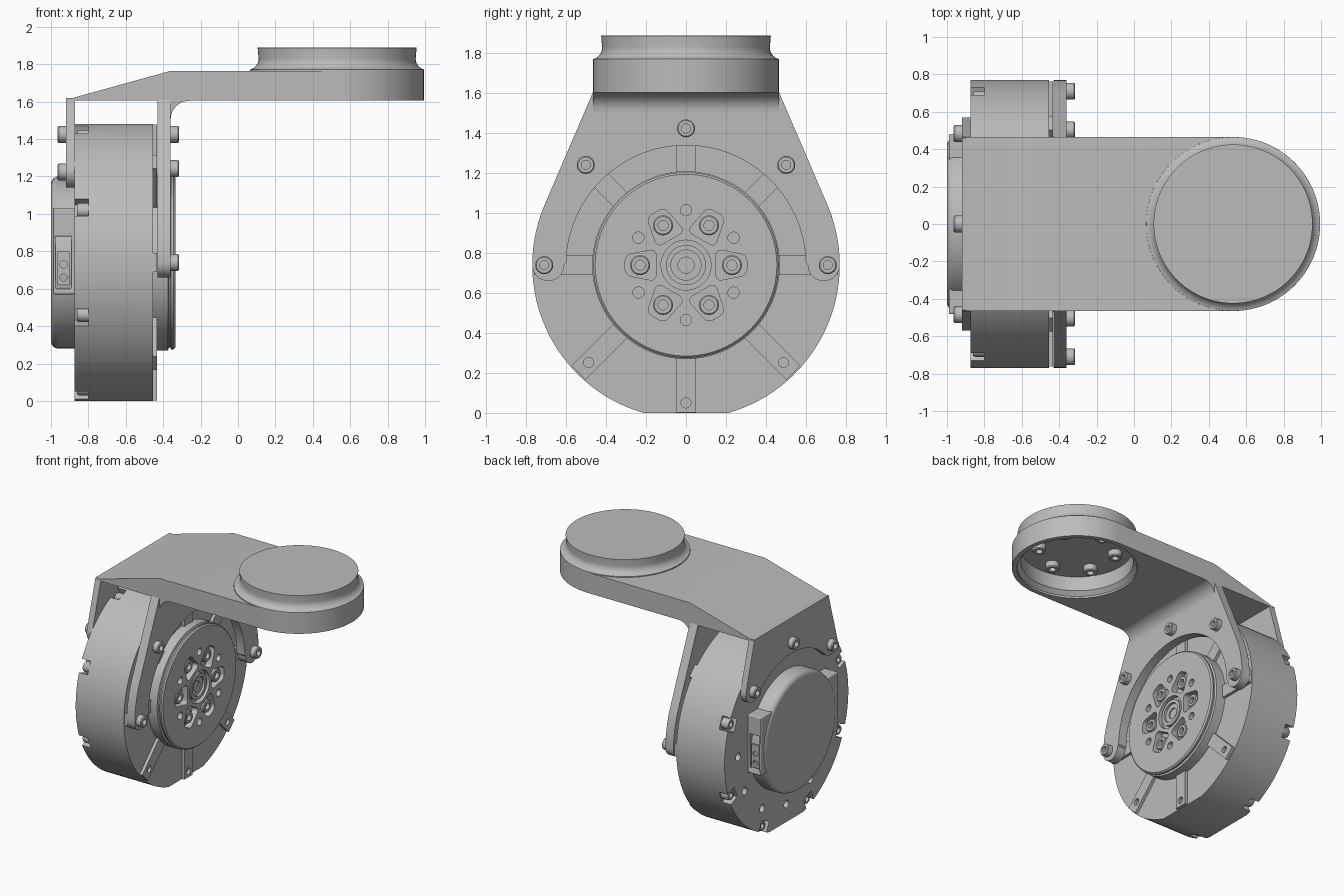
import bpy, bmesh
from math import sin, cos, radians
from mathutils import Matrix, Vector

if "Cube" in bpy.data.objects:
    bpy.data.objects.remove(bpy.data.objects["Cube"])

grey = bpy.data.materials.new("light_grey")
grey.use_nodes = True
grey.diffuse_color = (0.5, 0.5, 0.5, 1)
grey.node_tree.nodes["Principled BSDF"].inputs["Base Color"].default_value = (0.5, 0.5, 0.5, 1)

HUB = 0.74          # height of the motor axis
PAD_X = 0.53        # centre of the mounting disc
parts = []


def finish(name, bm):
    bmesh.ops.remove_doubles(bm, verts=bm.verts, dist=1e-5)
    bmesh.ops.recalc_face_normals(bm, faces=bm.faces)
    mesh = bpy.data.meshes.new(name)
    bm.to_mesh(mesh)
    bm.free()
    mesh.materials.append(grey)
    ob = bpy.data.objects.new(name, mesh)
    bpy.context.collection.objects.link(ob)
    parts.append(ob)
    return ob


def arc(cx, cy, r, start, end, steps=24):
    angles = [radians(start + (end - start) * i / steps) for i in range(steps + 1)]
    return [(cx + r * cos(a), cy + r * sin(a)) for a in angles]


def prism(name, points, axis, low, high):
    """Extrude a flat outline along an axis."""
    place = {"x": lambda u, v, w: (w, u, v),
             "y": lambda u, v, w: (u, w, v),
             "z": lambda u, v, w: (u, v, w)}[axis]
    bm = bmesh.new()
    a = [bm.verts.new(place(u, v, low)) for u, v in points]
    b = [bm.verts.new(place(u, v, high)) for u, v in points]
    bm.faces.new(a)
    bm.faces.new(b)
    for i in range(len(a)):
        j = (i + 1) % len(a)
        bm.faces.new((a[i], a[j], b[j], b[i]))
    return finish(name, bm)


def lathe(name, profile, origin, direction, segments=64):
    """Turn (radius, height) points about a direction."""
    matrix = Matrix.Translation(origin) @ Vector(direction).to_track_quat("Z", "Y").to_matrix().to_4x4()
    bm = bmesh.new()
    rows = []
    for r, h in profile:
        rows.append([bm.verts.new(matrix @ Vector((x, y, h)))
                     for x, y in arc(0, 0, r, 0, 360, segments)[:-1]])
    for p, q in zip(rows, rows[1:]):
        for i in range(segments):
            j = (i + 1) % segments
            bm.faces.new((p[i], p[j], q[j], q[i]))
    return finish(name, bm)


def rod(name, r, origin, direction, length, segments=24):
    return lathe(name, [(0, 0), (r, 0), (r, length), (0, length)], origin, direction, segments)


def screw(name, origin, direction, r=0.045, h=0.045):
    k = r / 2
    return lathe(name, [(0, h / 3), (k, h / 3), (k, h), (r * 0.88, h), (r, h * 0.85), (r, -0.01), (0, -0.01)],
                 origin, direction, 24)


def radial_box(name, angle, r0, r1, w0, w1, x0, x1):
    """Block reaching outward from the motor axis, w0 and w1 are half widths."""
    c, s = cos(radians(angle)), sin(radians(angle))
    flat = [(r0, -w0), (r1, -w1), (r1, w1), (r0, w0)]
    return prism(name, [(r * c - w * s, HUB + r * s + w * c) for r, w in flat], "x", x0, x1)


def polar(angle, r):
    return r * cos(radians(angle)), HUB + r * sin(radians(angle))


def boolean(target, cutters, operation="DIFFERENCE"):
    for cutter in cutters:
        mod = target.modifiers.new("cut", "BOOLEAN")
        mod.object, mod.operation, mod.solver = cutter, operation, "EXACT"
        bpy.context.view_layer.objects.active = target
        bpy.ops.object.modifier_apply(modifier=mod.name)
        parts.remove(cutter)
        bpy.data.objects.remove(cutter)


def bevel(ob, width, segments=2):
    mod = ob.modifiers.new("soft_edges", "BEVEL")
    mod.width, mod.segments, mod.limit_method = width, segments, "ANGLE"


def mirrored(half):
    return half + [(-u, v) for u, v in reversed(half)]


# Motor housing: a drum with flat top and bottom, screw notches and rear holes
drum = arc(0, HUB, 0.77, -74, 74, 48)
housing = prism("motor_housing", drum + [(-u, v) for u, v in reversed(drum)], "x", -0.875, -0.455)
cuts = [radial_box("notch", 22.5 + 45 * i, 0.685, 0.85, 0.05, 0.05, -0.9, -0.80) for i in range(8)]
for angle in range(180, 361, 30):
    y, z = polar(angle, 0.60)
    cuts.append(rod("hole", 0.03, (-0.9, y, z), (1, 0, 0), 0.07))
boolean(housing, cuts)
for i in range(8):
    y, z = polar(22.5 + 45 * i, 0.725)
    screw("housing_screw", (-0.80, y, z), (-1, 0, 0), 0.04, 0.06)

# Raised ribs on the motor face, the lower ones drilled
for i in range(8):
    angle = 45 * i
    rib = radial_box("face_rib", angle, 0.4, 0.738 if angle % 180 == 90 else 0.762, 0.05, 0.05, -0.47, -0.432)
    if angle > 180:
        y, z = polar(angle, 0.69)
        boolean(rib, [rod("hole", 0.025, (-0.5, y, z), (1, 0, 0), 0.2)])

# Output rotor with pockets, holes and a stepped centre
rotor = lathe("output_rotor", [(0, -0.46), (0.47, -0.46), (0.47, -0.375), (0.455, -0.37), (0.455, -0.362),
                               (0.465, -0.357), (0.465, -0.345), (0.455, -0.335), (0, -0.335)],
              (0, 0, HUB), (1, 0, 0), 96)
cuts = [rod("hub_recess", 0.125, (-0.37, 0, HUB), (1, 0, 0), 0.1, 48)]
for i in range(6):
    pocket = radial_box("pocket", 60 * i, 0.15, 0.305, 0.08, 0.05, -0.385, -0.3)
    bm = bmesh.new()
    bm.from_mesh(pocket.data)
    edges = [e for e in bm.edges if abs(e.verts[0].co.x - e.verts[1].co.x) > 0.05]
    bmesh.ops.bevel(bm, geom=edges, offset=0.03, segments=4, affect="EDGES", profile=0.5)
    bm.to_mesh(pocket.data)
    bm.free()
    y, z = polar(60 * i + 30, 0.275)
    cuts += [pocket, rod("hole", 0.028, (-0.38, y, z), (1, 0, 0), 0.1)]
boolean(rotor, cuts)
for i in range(6):
    y, z = polar(60 * i, 0.23)
    screw("rotor_screw", (-0.385, y, z), (1, 0, 0), 0.05, 0.04)
lathe("hub_rings", [(0, -0.40), (0.04, -0.40), (0.04, -0.36), (0.075, -0.36), (0.075, -0.342), (0.1, -0.342),
                    (0.1, -0.375), (0, -0.375)], (0, 0, HUB), (1, 0, 0), 48)

# Rear electronics cover with a connector on each side
lathe("rear_cover", [(0, 0.86), (0.46, 0.86), (0.46, 0.96)] + arc(0.42, 0.96, 0.04, 0, 90, 6) + [(0, 1.0)],
      (0, 0, HUB), (-1, 0, 0), 96)
for side in (-1, 1):
    def across(points):
        return [(side * y, z) for y, z in points]
    boss = prism("connector_boss", across([(0.3, 0.57), (0.48, 0.57), (0.48, 1.03), (0.3, 1.03)]),
                 "x", -0.99, -0.87)
    boolean(boss, [prism("slot", across([(0.43, 0.6), (0.6, 0.6), (0.6, 0.88), (0.43, 0.88)]),
                         "x", -0.975, -0.89)])
    bevel(boss, 0.012)
    plug = prism("connector_plug", across([(0.4, 0.62), (0.47, 0.62), (0.47, 0.80), (0.4, 0.80)]),
                 "x", -0.965, -0.90)
    boolean(plug, [rod("pin_hole", 0.02, (-0.932, side * 0.45, z), (0, side, 0), 0.1) for z in (0.66, 0.73)])

# Front bracket plate, a yoke reaching round the rotor
prism("front_plate", mirrored([(0.46, 1.62)] + arc(0, HUB, 0.77, 23, 0, 12) + arc(0.69, HUB, 0.08, 0, -180, 16)
                              + arc(0, HUB, 0.60, 1, 89, 32)), "x", -0.43, -0.36)
for angle in (0, 45, 90, 135, 180):
    y, z = polar(angle, 0.685 if angle == 90 else 0.71)
    screw("front_plate_screw", (-0.36, y, z), (1, 0, 0))

# Rear bracket plate, shorter
prism("rear_plate", mirrored([(0.46, 1.62)] + arc(0.485, 1.225, 0.085, 15, -135, 16)
                             + arc(0, HUB, 0.60, 46, 89, 16)), "x", -0.92, -0.872)
for angle in (45, 90, 135):
    y, z = polar(angle, 0.685)
    screw("rear_plate_screw", (-0.92, y, z), (-1, 0, 0))

# Top arm: sloped side profile trimmed to a rounded plan, hollow under the disc
arm = prism("top_arm", [(-0.92, 1.605), (-0.43, 1.605), (-0.43, 1.5)] + arc(-0.26, 1.505, 0.1, 180, 90, 10)
            + [(1.1, 1.605), (1.1, 1.765), (-0.36, 1.765), (-0.92, 1.61)], "y", -0.6, 0.6)
boolean(arm, [prism("plan", [(-1, 0.465), (-1, -0.465)] + arc(PAD_X, 0, 0.465, -90, 90, 48), "z", 1, 2)],
        "INTERSECT")
boolean(arm, [lathe("hollow", [(0, 1.55), (0.43, 1.55), (0.43, 1.62), (0.40, 1.65), (0.40, 1.8), (0, 1.8)],
                    (PAD_X, 0, 0), (0, 0, 1))])

# Mounting disc with a flared foot, bolted from below
lathe("mounting_disc", [(0, 1.763), (0.465, 1.763)] + arc(0.48, 1.83, 0.06, 255, 180, 8)
      + [(0.425, 1.888), (0.422, 1.89), (0, 1.89)], (PAD_X, 0, 0), (0, 0, 1), 96)
for i in range(6):
    x, y = arc(PAD_X, 0, 0.275, 30, 390, 6)[i]
    screw("disc_screw", (x, y, 1.763), (0, 0, -1), 0.05, 0.05)

# Smooth curved faces, keep hard edges
bpy.ops.object.select_all(action="DESELECT")
for ob in parts:
    ob.select_set(True)
bpy.context.view_layer.objects.active = parts[0]
bpy.ops.object.shade_smooth_by_angle(angle=radians(30))
